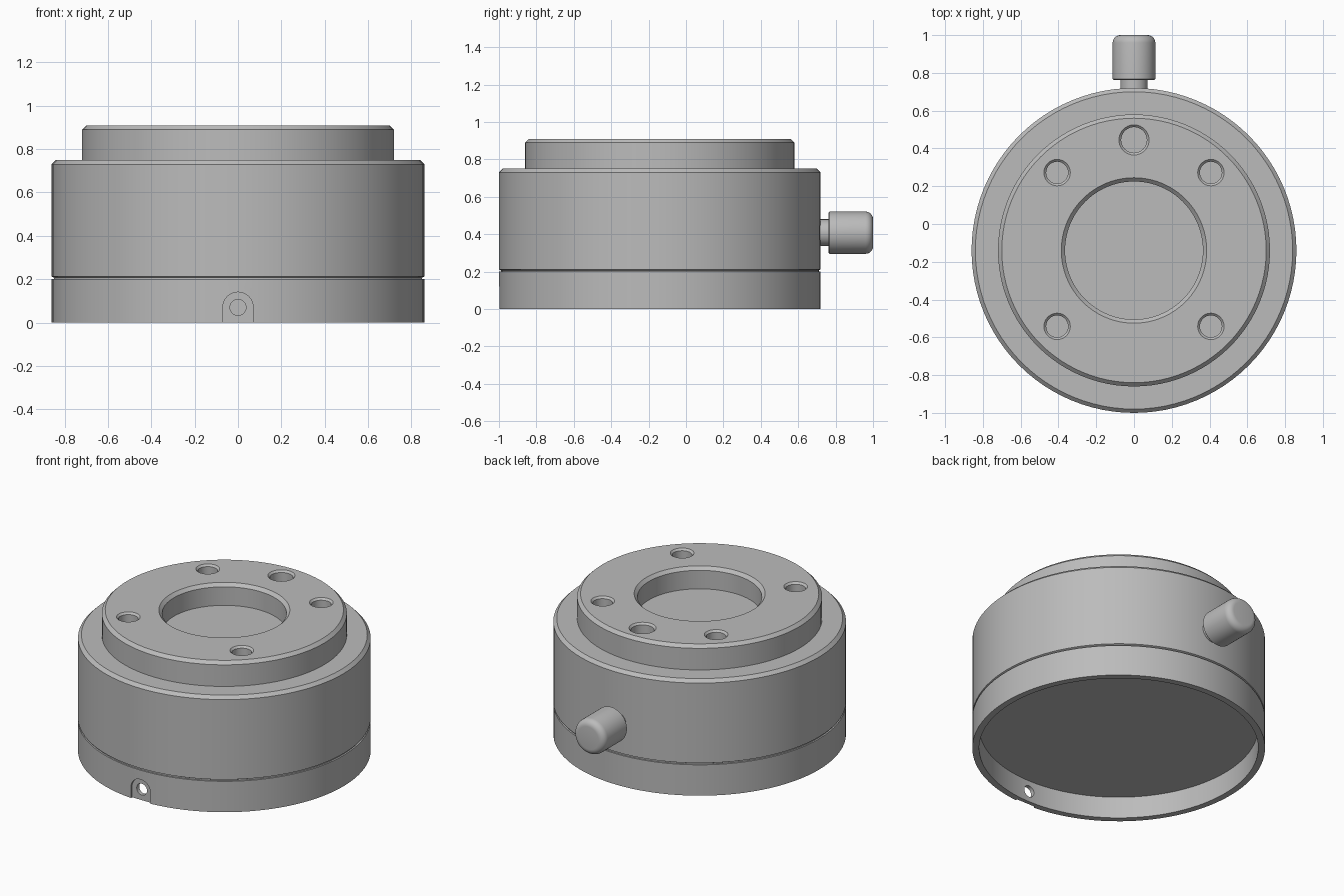
import bpy, bmesh, math
from mathutils import Matrix, Vector

if "Cube" in bpy.data.objects:
    bpy.data.objects.remove(bpy.data.objects["Cube"])

CY = -0.14  # y of the main axis

metal = bpy.data.materials.new("plain grey metal")
metal.diffuse_color = (0.5, 0.5, 0.5, 1)
metal.use_nodes = True
metal.node_tree.nodes["Principled BSDF"].inputs["Base Color"].default_value = metal.diffuse_color
TO_Y = Matrix.Rotation(-math.pi / 2, 4, 'X')  # turns a z axis to +y


def make_object(name, bm):
    bmesh.ops.recalc_face_normals(bm, faces=bm.faces)
    me = bpy.data.meshes.new(name)
    bm.to_mesh(me)
    bm.free()
    ob = bpy.data.objects.new(name, me)
    me.materials.append(metal)
    bpy.context.collection.objects.link(ob)
    return ob


def lathe(name, profile, loc, steps=96, along_y=False):
    """Revolve (radius, height) points that start and end on the axis."""
    bm = bmesh.new()
    vs = [bm.verts.new((r, 0, h)) for r, h in profile]
    es = [bm.edges.new(p) for p in zip(vs, vs[1:])]
    bmesh.ops.spin(bm, geom=vs + es, cent=(0, 0, 0), axis=(0, 0, 1),
                   angle=2 * math.pi, steps=steps)
    bmesh.ops.remove_doubles(bm, verts=bm.verts, dist=1e-5)
    bmesh.ops.dissolve_degenerate(bm, edges=bm.edges, dist=1e-6)
    m = Matrix.Translation(loc) @ (TO_Y if along_y else Matrix.Identity(4))
    bm.transform(m)
    return make_object(name, bm)


def cut(target, cutter):
    cutter.hide_render = True
    mod = target.modifiers.new("cut", 'BOOLEAN')
    mod.operation, mod.solver, mod.object = 'DIFFERENCE', 'EXACT', cutter
    bpy.context.view_layer.objects.active = target
    bpy.ops.object.modifier_apply(modifier=mod.name)
    bpy.data.objects.remove(cutter)


def smooth(ob):
    bpy.ops.object.select_all(action='DESELECT')
    ob.select_set(True)
    bpy.context.view_layer.objects.active = ob
    bpy.ops.object.shade_smooth_by_angle(angle=math.radians(25))


# Stepped housing: hollow underside, groove, shoulder, raised ring, bore
housing = lathe("housing", [
    (0, 0.14), (0.82, 0.14), (0.82, 0), (0.86, 0), (0.86, 0.2),
    (0.85, 0.2), (0.85, 0.207), (0.86, 0.212), (0.86, 0.73), (0.84, 0.75),
    (0.72, 0.75), (0.72, 0.89), (0.70, 0.91), (0.385, 0.91),
    (0.365, 0.89), (0.365, 0.77), (0, 0.77)], (0, CY, 0))

# Countersunk bolt holes in the top ring
holes = [(0, 0.445, 0.068)] + [(sx * 0.407, y, 0.058)
                               for sx in (-1, 1) for y in (0.272, -0.542)]
for x, y, r in holes:
    cut(housing, lathe("hole_cutter", [
        (0, 0.79), (r, 0.79), (r, 0.898), (r + 0.012, 0.91),
        (r + 0.012, 0.95), (0, 0.95)], (x, y, 0), 32))

# Arched flat at the front, open at the bottom edge
bm = bmesh.new()
outline = [(-0.07, -0.05), (0.07, -0.05)] + [
    (0.07 * math.cos(math.pi * i / 16), 0.07 + 0.07 * math.sin(math.pi * i / 16))
    for i in range(17)]
face = bm.faces.new([bm.verts.new((x, -1.1, z)) for x, z in outline])
ext = bmesh.ops.extrude_face_region(bm, geom=[face])
bmesh.ops.translate(bm, vec=Vector((0, 0.115, 0)),
                    verts=[v for v in ext["geom"] if isinstance(v, bmesh.types.BMVert)])
cut(housing, make_object("arch_cutter", bm))

# Small hole through the skirt wall
cut(housing, lathe("pin_cutter", [(0, 0), (0.037, 0), (0.037, 0.25), (0, 0.25)],
                   (0, -1.1, 0.07), 32, True))
smooth(housing)

# Plunger knob with neck and rounded edges at the back
R, E = 0.113, 0.04
rounded = [(R - E + E * math.cos(a), 1 - E + E * math.sin(a))
           for a in (math.pi / 2 * i / 6 for i in range(7))]
knob = lathe("plunger_knob", [(0, 0.68), (0.072, 0.68), (0.072, 0.762),
                              (R - 0.005, 0.762), (R, 0.767)] + rounded + [(0, 1)],
             (0, 0, 0.408), 48, True)
smooth(knob)
